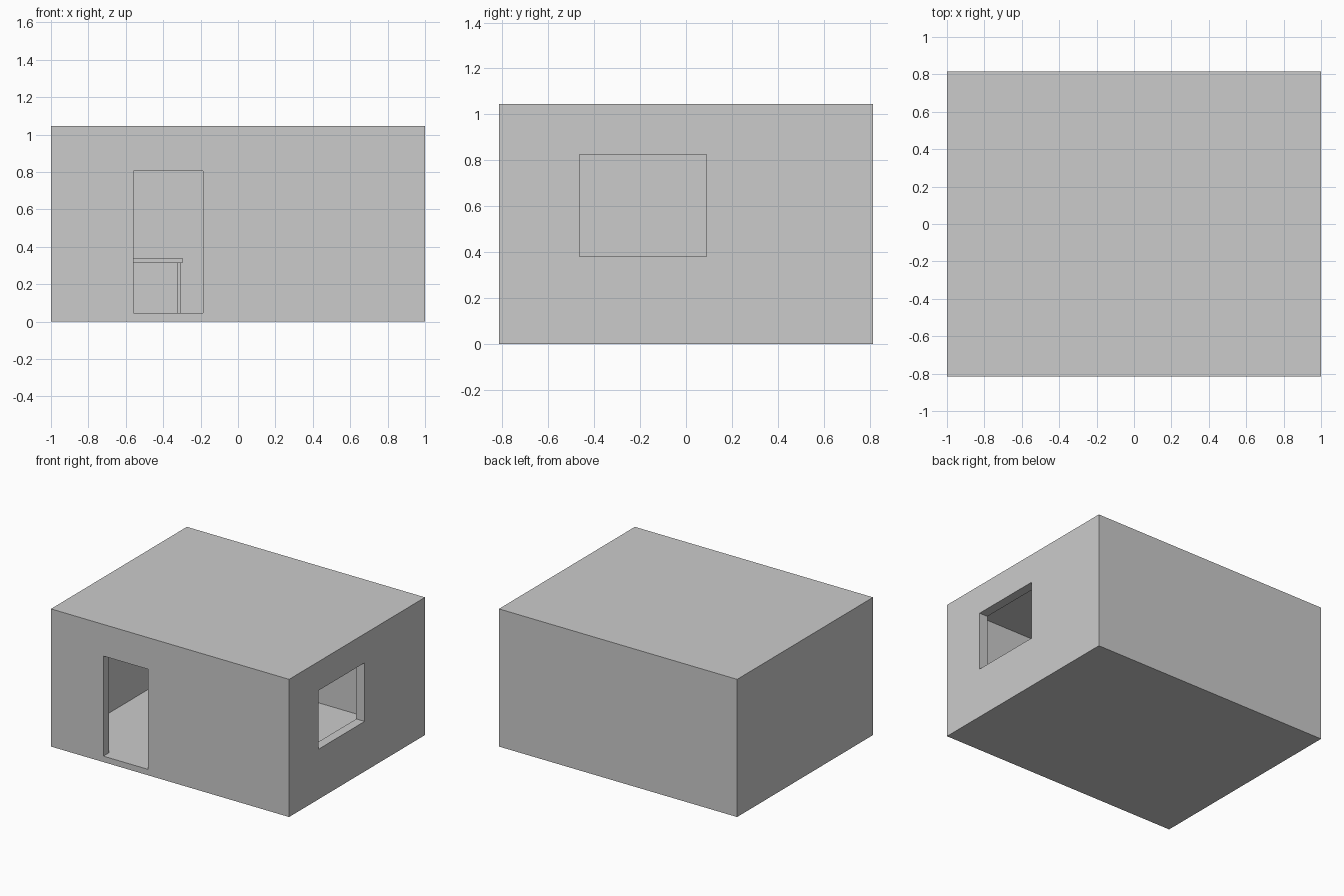
import bpy

if "Cube" in bpy.data.objects:
    bpy.data.objects.remove(bpy.data.objects["Cube"])

WALL, FLOOR, ROOF = 0.07, 0.045, 0.04
X, Y, H = 1.0, 0.815, 1.045


def box(name, x, y, z):
    """Axis-aligned box from (min, max) pairs."""
    bpy.ops.mesh.primitive_cube_add(size=1)
    ob = bpy.context.object
    ob.name = name
    for v in ob.data.vertices:
        v.co = [r[0] if c < 0 else r[1] for c, r in zip(v.co, (x, y, z))]
    return ob


def cut(target, cutter):
    """Subtract a box, then remove it."""
    mod = target.modifiers.new(cutter.name, 'BOOLEAN')
    mod.operation = 'DIFFERENCE'
    mod.solver = 'EXACT'
    mod.object = cutter
    cutter.hide_render = True
    bpy.context.view_layer.objects.active = target
    bpy.ops.object.modifier_apply(modifier=mod.name)
    bpy.data.objects.remove(cutter)


# Room shell: hollow box with a doorway in front and a window on the right
room = box("room_shell", (-X, X), (-Y, Y), (0, H))
cut(room, box("interior_cutter", (-X + WALL, X - WALL), (-Y + WALL, Y - WALL), (FLOOR, H - ROOF)))
# the door cutter starts level with the floor
cut(room, box("door_cutter", (-0.56, -0.187), (-Y - 0.1, -Y + WALL + 0.1), (FLOOR, 0.805)))
cut(room, box("window_cutter", (X - WALL - 0.1, X + 0.1), (-0.465, 0.09), (0.38, 0.825)))

# Table standing in the back left corner
TX, TY = (-0.90, -0.296), (0.36, 0.72)
TOP, THICK, LEG, INSET = 0.34, 0.027, 0.018, 0.012
box("table_top", TX, TY, (TOP - THICK, TOP))
for i, lx in enumerate((TX[0] + INSET, TX[1] - INSET - LEG)):
    for j, ly in enumerate((TY[0] + INSET, TY[1] - INSET - LEG)):
        box(f"table_leg_{i}{j}", (lx, lx + LEG), (ly, ly + LEG), (FLOOR, TOP - THICK))
